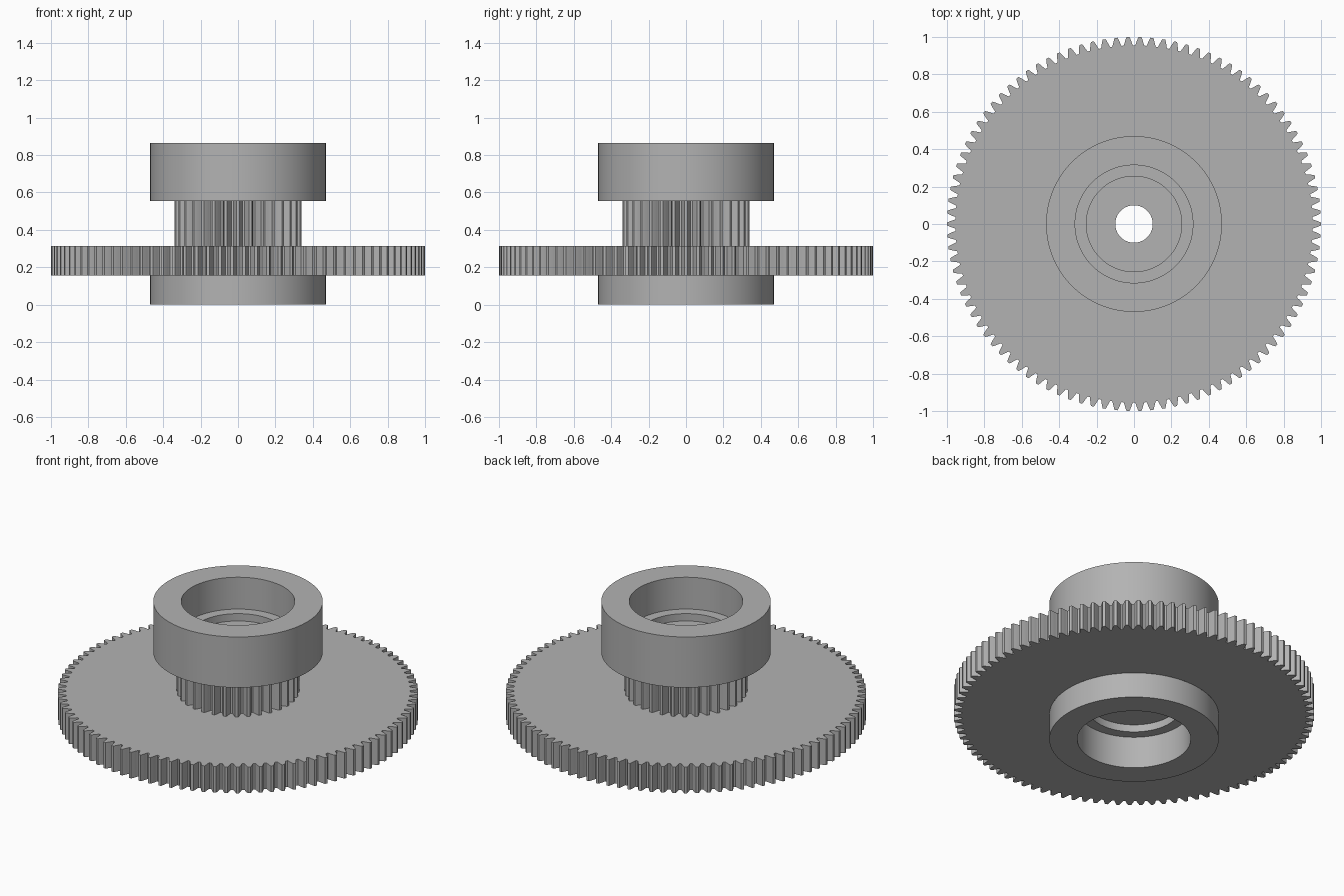
import bpy
import bmesh
from math import sin, cos, pi, radians

if "Cube" in bpy.data.objects:
    bpy.data.objects.remove(bpy.data.objects["Cube"])

grey = bpy.data.materials.new("plain grey")
grey.use_nodes = True
colour = (0.45, 0.45, 0.45, 1)
grey.diffuse_color = colour
grey.node_tree.nodes["Principled BSDF"].inputs["Base Color"].default_value = colour

MODULE = 0.02
# Half of one tooth: (angle as share of the pitch, height in modules)
FLANK = [(-0.41, -1.25), (-0.36, -1.0), (-0.31, -0.5), (-0.25, 0), (-0.19, 0.5), (-0.12, 1)]
TOOTH = FLANK + [(-a, h) for a, h in reversed(FLANK)]


def gear_outline(teeth):
    """Polar points (angle, radius) round a spur gear, with a tooth on the x axis."""
    pitch_radius = MODULE * teeth / 2
    return [((i + a) * 2 * pi / teeth, pitch_radius + h * MODULE)
            for i in range(teeth) for a, h in TOOTH]


def circle(radius, angles):
    return [(a, radius) for a in angles]


def skin(name, rings):
    """Join a series of (outline, height) rings with quads, outside to the right."""
    bm = bmesh.new()
    loops = [[bm.verts.new((r * cos(a), r * sin(a), z)) for a, r in outline]
             for outline, z in rings]
    for low, high in zip(loops, loops[1:]):
        n = len(low)
        for i in range(n):
            j = (i + 1) % n
            bm.faces.new((low[i], low[j], high[j], high[i]))
    mesh = bpy.data.meshes.new(name)
    bm.to_mesh(mesh)
    bm.free()
    obj = bpy.data.objects.new(name, mesh)
    bpy.context.collection.objects.link(obj)
    mesh.materials.append(grey)
    bpy.ops.object.select_all(action='DESELECT')
    obj.select_set(True)
    bpy.context.view_layer.objects.active = obj
    bpy.ops.object.shade_smooth_by_angle(angle=radians(25))


def lathe(name, profile):
    angles = [i * 2 * pi / 120 for i in range(120)]
    skin(name, [(circle(r, angles), z) for r, z in profile])


# Heights of the stacked parts
WHEEL_LOW, WHEEL_TOP, PINION_TOP, TOP = 0.155, 0.315, 0.555, 0.865
HUB, SEAT, RELIEF, BORE = 0.47, 0.315, 0.255, 0.1
SEAT_DEPTH, FLOOR_DEPTH = 0.195, 0.24

# Lower hub with its stepped bearing seat
lathe("lower_hub", [(BORE, FLOOR_DEPTH), (RELIEF, FLOOR_DEPTH), (RELIEF, SEAT_DEPTH),
                    (SEAT, SEAT_DEPTH), (SEAT, 0), (HUB, 0), (HUB, WHEEL_LOW)])

# Large toothed wheel
wheel = gear_outline(98)
wheel_angles = [a for a, r in wheel]
skin("large_gear", [(circle(HUB, wheel_angles), WHEEL_LOW), (wheel, WHEEL_LOW),
                    (wheel, WHEEL_TOP), (circle(0.29, wheel_angles), WHEEL_TOP)])

# Small toothed pinion
pinion = gear_outline(32)
skin("pinion", [(pinion, WHEEL_TOP), (pinion, PINION_TOP)])

# Upper hub with the matching seat, and the bore through the middle
lathe("upper_hub", [(0.29, PINION_TOP), (HUB, PINION_TOP), (HUB, TOP), (SEAT, TOP),
                    (SEAT, TOP - SEAT_DEPTH), (RELIEF, TOP - SEAT_DEPTH),
                    (RELIEF, TOP - FLOOR_DEPTH), (BORE, TOP - FLOOR_DEPTH),
                    (BORE, FLOOR_DEPTH)])
